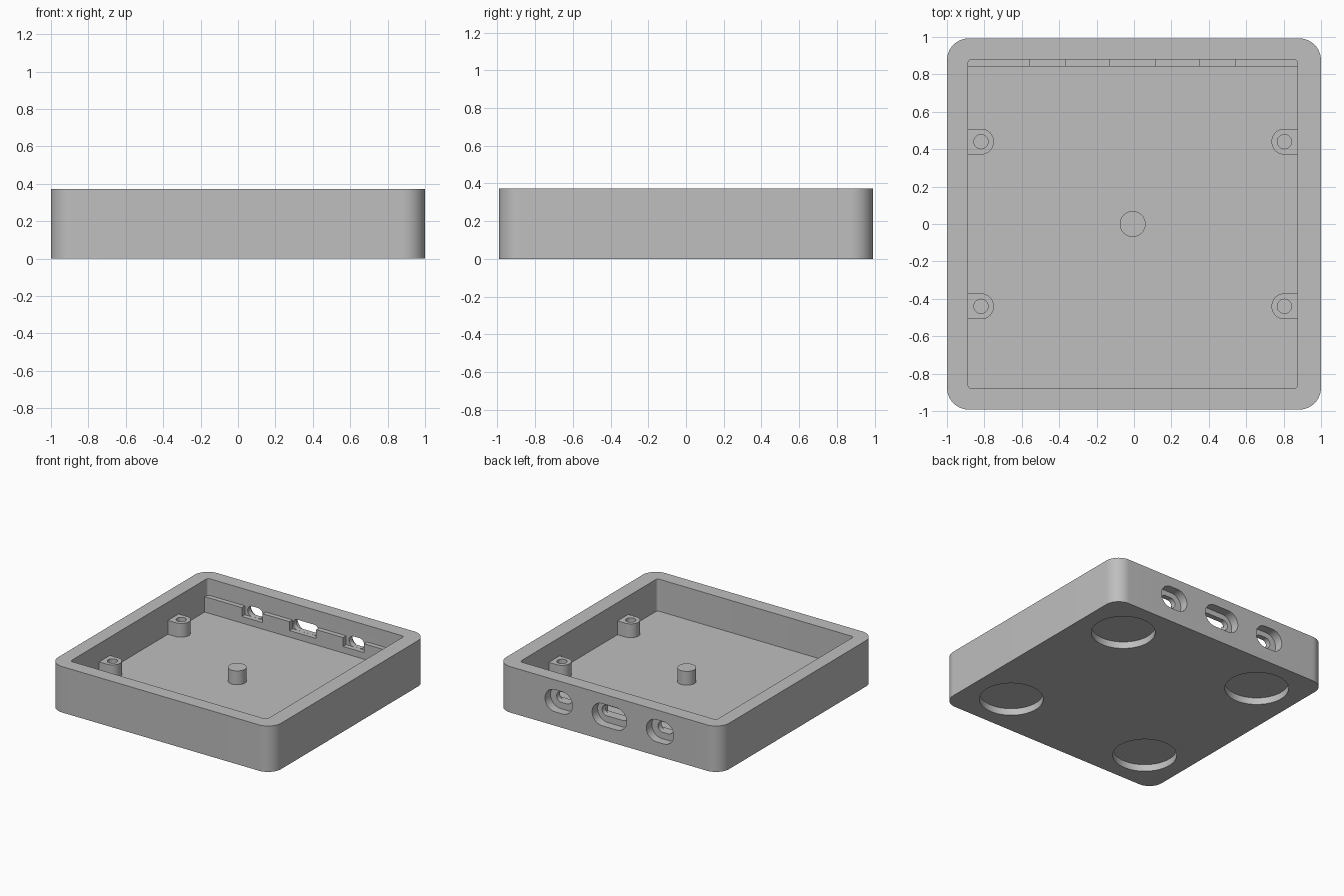
import bpy, bmesh, math

if "Cube" in bpy.data.objects:
    bpy.data.objects.remove(bpy.data.objects["Cube"])

grey = bpy.data.materials.new("plain_grey")
grey.diffuse_color = (0.52, 0.52, 0.52, 1)
grey.use_nodes = True
grey.node_tree.nodes["Principled BSDF"].inputs["Base Color"].default_value = grey.diffuse_color

CX = -0.007               # centre of the interior
FLOOR, TOP = 0.112, 0.372


def rounded(cx, cy, w, h, r, seg=12):
    """Outline of a rounded rectangle, slot or circle."""
    pts = []
    for k, (sx, sy) in enumerate([(1, 1), (-1, 1), (-1, -1), (1, -1)]):
        ox, oy = cx + sx * (w / 2 - r), cy + sy * (h / 2 - r)
        for i in range(seg + 1):
            a = math.pi / 2 * (k + i / seg)
            pts.append((ox + r * math.cos(a), oy + r * math.sin(a)))
    clean = []
    for p in pts:
        if not clean or math.dist(p, clean[-1]) > 1e-5:
            clean.append(p)
    if math.dist(clean[0], clean[-1]) < 1e-5:
        clean.pop()
    return clean


def prism(name, pts, lo, hi, axis="z"):
    """Extrude an outline along z, or along y when it is drawn in x and z."""
    bm = bmesh.new()
    place = (lambda u, v, t: (u, v, t)) if axis == "z" else (lambda u, v, t: (u, t, v))
    a = [bm.verts.new(place(u, v, lo)) for u, v in pts]
    b = [bm.verts.new(place(u, v, hi)) for u, v in pts]
    n = len(pts)
    bm.faces.new(a)
    bm.faces.new(b[::-1])
    for i in range(n):
        j = (i + 1) % n
        bm.faces.new((a[i], b[i], b[j], a[j]))
    bmesh.ops.recalc_face_normals(bm, faces=bm.faces)
    me = bpy.data.meshes.new(name)
    bm.to_mesh(me)
    bm.free()
    me.materials.append(grey)
    ob = bpy.data.objects.new(name, me)
    bpy.context.collection.objects.link(ob)
    return ob


def activate(ob):
    bpy.ops.object.select_all(action="DESELECT")
    ob.select_set(True)
    bpy.context.view_layer.objects.active = ob


def cut(ob, cutter):
    cutter.hide_render = True
    mod = ob.modifiers.new("cut", "BOOLEAN")
    mod.operation, mod.solver, mod.object = "DIFFERENCE", "EXACT", cutter
    activate(ob)
    bpy.ops.object.modifier_apply(modifier=mod.name)
    bpy.data.objects.remove(cutter)


def smooth(ob):
    activate(ob)
    bpy.ops.object.shade_smooth_by_angle(angle=math.radians(30))


# Open tray with rounded corners
tray = prism("tray", rounded(0, 0, 2, 1.985, 0.118, 16), 0, TOP)
cut(tray, prism("cavity", rounded(CX, 0, 1.762, 1.76, 0.022, 6), FLOOR, 0.6))

# Round foot recesses underneath
for sx in (-1, 1):
    for sy in (-1, 1):
        cut(tray, prism("foot_recess",
                        rounded(sx * 0.64, sy * 0.64, 0.47, 0.47, 0.235), -0.1, 0.055))

# Ports in the back wall: wide outer recess, narrow inner slot
# (centre x, outer width, inner width, notch width)
ports = [(-0.462, 0.245, 0.135, 0.187), (-0.008, 0.31, 0.23, 0.24), (0.447, 0.245, 0.135, 0.187)]
for x, outer, inner, notch in ports:
    cut(tray, prism("port_recess", rounded(x, 0.203, outer, 0.18, 0.09), 0.922, 1.2, "y"))
    cut(tray, prism("port_slot", rounded(x, 0.208, inner, 0.085, 0.0425), 0.8, 1.0, "y"))
smooth(tray)

# Ledge along the back wall, notched below each port
LEDGE, NOTCH = 0.237, 0.165
outline = [(CX - 0.89, FLOOR - 0.01), (CX - 0.89, LEDGE)]
for x, outer, inner, notch in ports:
    l, r = x - notch / 2, x + notch / 2
    outline += [(l, LEDGE), (l, NOTCH), (r, NOTCH), (r, LEDGE)]
outline += [(CX + 0.89, LEDGE), (CX + 0.89, FLOOR - 0.01)]
prism("back_ledge", outline, 0.842, 0.89, "y")

# Centre support post
smooth(prism("centre_post", rounded(CX, 0, 0.138, 0.138, 0.069), FLOOR - 0.01, 0.224))

# Screw bosses joined to the side walls
for sx in (-1, 1):
    for sy in (-1, 1):
        x, y, r = CX + sx * 0.811, sy * 0.44, 0.069
        pts = [(CX + sx * 0.89, y + r)]
        for i in range(25):
            a = math.pi / 2 + math.pi * i / 24
            pts.append((x + sx * r * math.cos(a), y + r * math.sin(a)))
        pts.append((CX + sx * 0.89, y - r))
        boss = prism("screw_boss", pts, FLOOR - 0.01, 0.224)
        cut(boss, prism("screw_hole", rounded(x, y, 0.076, 0.076, 0.038, 8), FLOOR, 0.4))
        smooth(boss)
